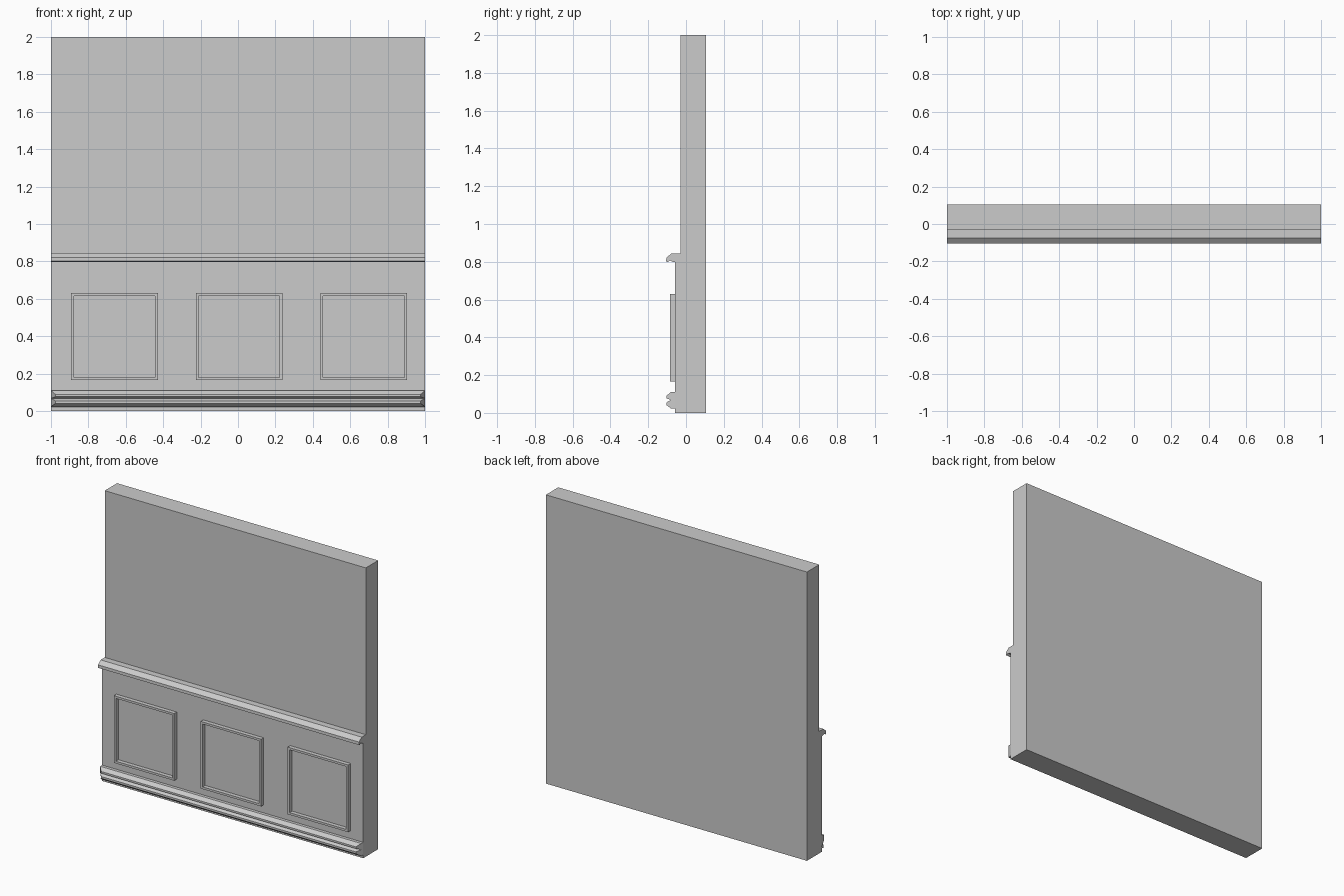
import bpy, bmesh

if "Cube" in bpy.data.objects:
    bpy.data.objects.remove(bpy.data.objects["Cube"])


def make_object(name, verts, faces):
    mesh = bpy.data.meshes.new(name)
    bm = bmesh.new()
    vs = [bm.verts.new(v) for v in verts]
    for f in faces:
        bm.faces.new([vs[i] for i in f])
    bmesh.ops.recalc_face_normals(bm, faces=bm.faces)
    bm.to_mesh(mesh)
    bm.free()
    ob = bpy.data.objects.new(name, mesh)
    bpy.context.collection.objects.link(ob)
    return ob


def sweep_x(name, profile, miter_from=None):
    """Extrude a (y, z) profile along x; points in front of miter_from are inset at the ends."""
    n = len(profile)
    verts = []
    for side in (-1, 1):
        for y, z in profile:
            inset = max(0, miter_from - y) if miter_from is not None else 0
            verts.append((side * (1 - inset), y, z))
    faces = [(i, (i + 1) % n, (i + 1) % n + n, i + n) for i in range(n)]
    faces += [tuple(range(n)), tuple(range(n, 2 * n))]
    return make_object(name, verts, faces)


def frame(name, cx, cz, w, h, border, y_back, y_front):
    """Rectangular picture-frame moulding, open in the middle."""
    verts = []
    for inset, y in ((0, y_back), (0, y_front), (border, y_front), (border, y_back)):
        for sx, sz in ((-1, -1), (1, -1), (1, 1), (-1, 1)):
            verts.append((cx + sx * (w / 2 - inset), y, cz + sz * (h / 2 - inset)))
    faces = []
    for r in range(4):
        for i in range(4):
            j, s = (i + 1) % 4, (r + 1) % 4
            faces.append((r * 4 + i, r * 4 + j, s * 4 + j, s * 4 + i))
    return make_object(name, verts, faces)


# Wall: thicker wainscot below, thinner wall above
sweep_x("wall", [(0.105, 0), (0.105, 2), (-0.03, 2), (-0.03, 0.82),
                 (-0.058, 0.82), (-0.058, 0)])

# Chair rail with a sloped nose and undercut
sweep_x("chair_rail", [(-0.03, 0.845), (-0.075, 0.845), (-0.104, 0.822),
                       (-0.105, 0.802), (-0.098, 0.798), (-0.085, 0.807),
                       (-0.07, 0.8), (-0.05, 0.8), (-0.03, 0.82)])

# Baseboard with two rounded ridges and mitred ends
sweep_x("baseboard", [(-0.05, 0.11), (-0.08, 0.11), (-0.104, 0.09),
                      (-0.104, 0.077), (-0.08, 0.068), (-0.104, 0.055),
                      (-0.104, 0.042), (-0.08, 0.023), (-0.05, 0.023)], miter_from=-0.08)

# Three square panel mouldings
for k in (-1, 0, 1):
    frame("panel_moulding", 0.006 + k * 0.666, 0.398, 0.463, 0.465, 0.015, -0.055, -0.086)
